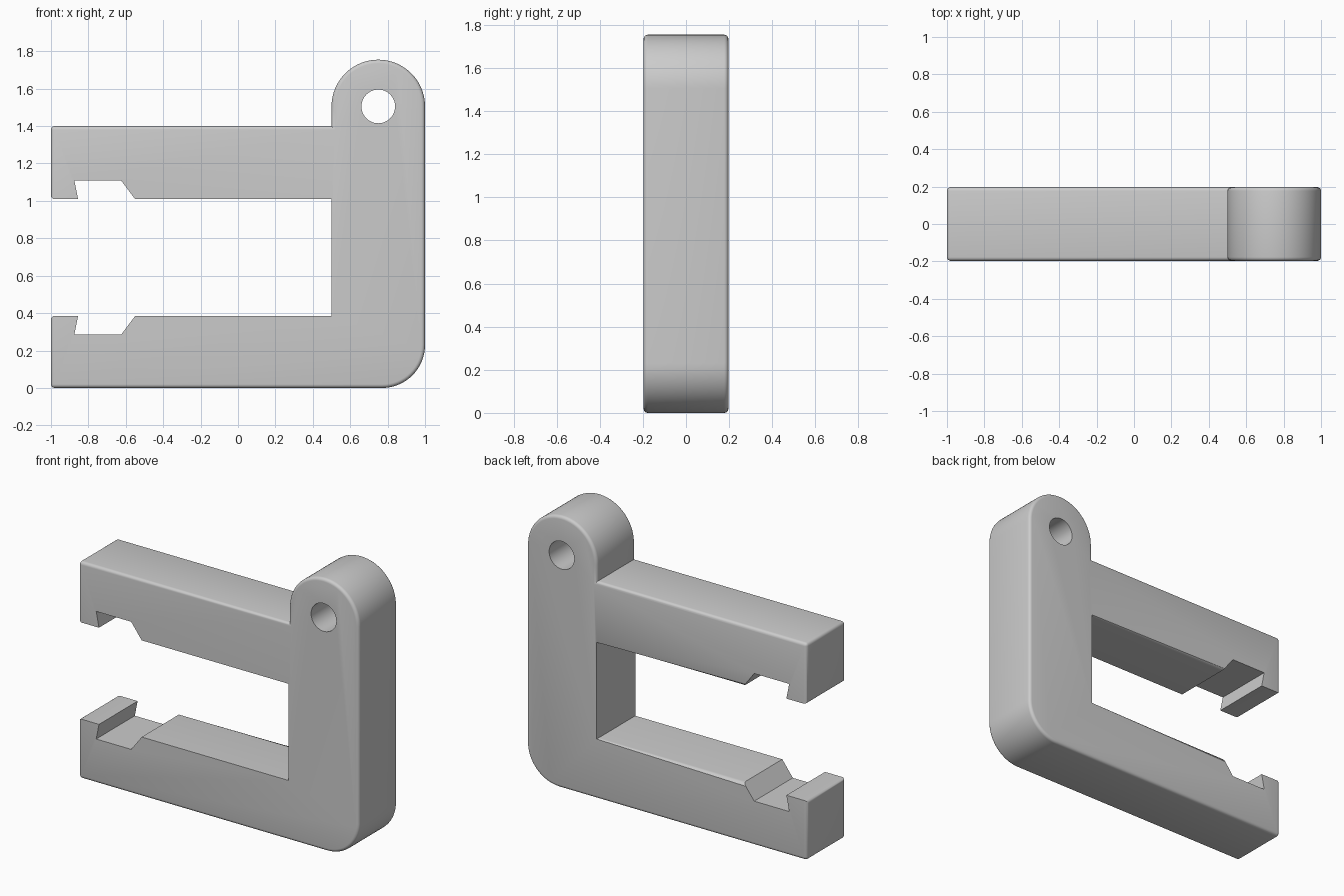
import bpy, bmesh
from math import sin, cos, radians

cube = bpy.data.objects.get("Cube")
if cube:
    bpy.data.objects.remove(cube, do_unlink=True)

HALF = 0.197           # half thickness
MID = 0.697            # height of the jaw mirror line
FILLET = 0.02

grey = bpy.data.materials.new("plain grey")
grey.use_nodes = True
colour = (0.6, 0.6, 0.6, 1)
grey.diffuse_color = colour
grey.node_tree.nodes["Principled BSDF"].inputs["Base Color"].default_value = colour


def arc(cx, cz, r, start, end, steps):
    angles = [radians(start + (end - start) * i / steps) for i in range(steps + 1)]
    return [(cx + r * cos(a), cz + r * sin(a)) for a in angles]


# Jaw edge from the free end to the inner corner, mirrored for the upper arm
lower_jaw = [(0.5, 0.385), (-0.55, 0.385), (-0.625, 0.285),
             (-0.875, 0.285), (-0.855, 0.385), (-1, 0.385)]
upper_jaw = [(x, 2 * MID - z) for x, z in reversed(lower_jaw)]

# Outline: base, rounded heel, back post, round lug, upper arm, jaws
outline = [(-1, 0)]
outline += arc(0.77, 0.23, 0.23, -90, 0, 16)
outline += arc(0.75, 1.505, 0.25, 0, 180, 40)
outline += [(0.5, 1.4), (-1, 1.4)] + upper_jaw + lower_jaw

bm = bmesh.new()
face = bm.faces.new([bm.verts.new((x, -HALF, z)) for x, z in outline])
extruded = bmesh.ops.extrude_face_region(bm, geom=[face])["geom"]
bmesh.ops.translate(bm, vec=(0, 2 * HALF, 0),
                    verts=[v for v in extruded if isinstance(v, bmesh.types.BMVert)])
bmesh.ops.recalc_face_normals(bm, faces=bm.faces)


def is_rounded(edge):
    a, b = (v.co for v in edge.verts)
    if abs(a.y - b.y) > 0.1:                       # corners of the free ends
        return a.x < -0.99
    inner = all(0.2 < p.z < 1.2 and p.x < 0.6 for p in (a, b))
    if not inner or max(a.x, b.x) < -0.99:
        return True
    # inner jaw: only the long straight rear edges are eased
    return a.y > 0 and abs(a.z - b.z) < 0.01 and abs(a.x - b.x) > 1


bmesh.ops.bevel(bm, geom=[e for e in bm.edges if is_rounded(e)], offset=FILLET,
                offset_type='OFFSET', segments=4, profile=0.5,
                affect='EDGES', clamp_overlap=True)
bmesh.ops.recalc_face_normals(bm, faces=bm.faces)
mesh = bpy.data.meshes.new("clamp_body")
bm.to_mesh(mesh)
bm.free()
mesh.materials.append(grey)
body = bpy.data.objects.new("clamp_body", mesh)
bpy.context.collection.objects.link(body)

# Round hole through the lug
bpy.ops.mesh.primitive_cylinder_add(vertices=48, radius=0.09, depth=1,
                                    location=(0.75, 0, 1.505),
                                    rotation=(radians(90), 0, 0))
cutter = bpy.context.object
cutter.name = "hole_cutter"
cutter.hide_render = True
cutter.data.materials.append(grey)
hole = body.modifiers.new("lug_hole", 'BOOLEAN')
hole.object = cutter
hole.operation = 'DIFFERENCE'
hole.solver = 'EXACT'

bpy.ops.object.select_all(action='DESELECT')
body.select_set(True)
bpy.context.view_layer.objects.active = body
bpy.ops.object.modifier_apply(modifier=hole.name)
bpy.data.objects.remove(cutter, do_unlink=True)
bpy.ops.object.shade_smooth_by_angle(angle=radians(30))
